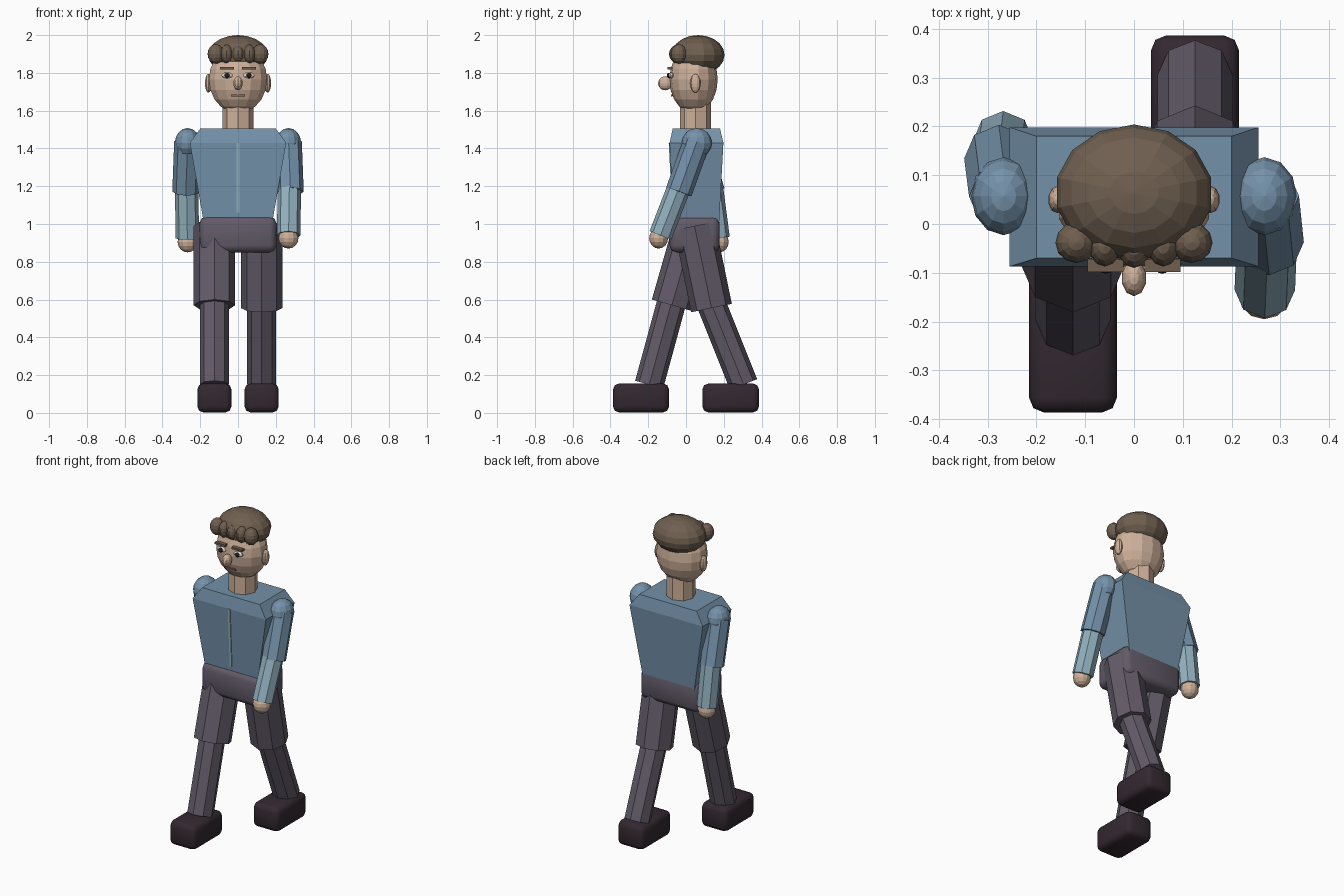
import bpy, bmesh, math
from mathutils import Vector, Matrix

if "Cube" in bpy.data.objects:
    bpy.data.objects.remove(bpy.data.objects["Cube"])


def material(name, rgb):
    m = bpy.data.materials.new(name)
    m.diffuse_color = (*rgb, 1)
    m.use_nodes = True
    m.node_tree.nodes["Principled BSDF"].inputs["Base Color"].default_value = m.diffuse_color
    return m


SHIRT = material("shirt_blue", (.175, .285, .40))
SLEEVE = material("pale_sleeve", (.29, .44, .52))
TROUSER = material("trouser_grey", (.125, .105, .14))
SHOE = material("shoe_dark", (.033, .022, .030))
SKIN = material("skin", (.62, .44, .325))
HAIR = material("hair_brown", (.16, .115, .08))
WHITE = material("eye_white", (.75, .73, .70))
PUPIL = material("pupil_dark", (.02, .015, .015))
LIP = material("lip_brown", (.27, .13, .10))


def finish(bm, name, mat, smooth=False):
    bmesh.ops.recalc_face_normals(bm, faces=bm.faces)
    me = bpy.data.meshes.new(name)
    bm.to_mesh(me)
    bm.free()
    ob = bpy.data.objects.new(name, me)
    bpy.context.collection.objects.link(ob)
    me.materials.append(mat)
    for p in me.polygons:
        p.use_smooth = smooth
    return ob


def ball(name, c, r, mat, seg=12, rings=8):
    bm = bmesh.new()
    bmesh.ops.create_uvsphere(bm, u_segments=seg, v_segments=rings, radius=1)
    bmesh.ops.transform(bm, verts=bm.verts,
                        matrix=Matrix.Translation(c) @ Matrix.Diagonal((*r, 1)))
    return finish(bm, name, mat)


def limb(name, a, b, r, mat):
    """Eight-sided tube from a to b with one ridge facing forward."""
    a, b = Vector(a), Vector(b)
    w = (a - b).normalized()
    v = w.cross(Vector((1, 0, 0))).normalized()
    u = v.cross(w)
    bm = bmesh.new()
    ends = []
    for p in (a, b):
        ends.append([bm.verts.new(p + r * (u * math.cos(t) + v * math.sin(t)))
                     for t in (math.tau * i / 8 for i in range(8))])
    for i in range(8):
        j = (i + 1) % 8
        bm.faces.new((ends[0][i], ends[0][j], ends[1][j], ends[1][i]))
    bm.faces.new(ends[0])
    bm.faces.new(ends[1])
    return finish(bm, name, mat)


def box(name, lo, hi, mat, bevel=0, segments=2):
    lo, hi = Vector(lo), Vector(hi)
    bm = bmesh.new()
    bmesh.ops.create_cube(bm, size=1)
    bmesh.ops.transform(bm, verts=bm.verts, matrix=Matrix.Translation((lo + hi) / 2)
                        @ Matrix.Diagonal((*(hi - lo), 1)))
    if bevel:
        bmesh.ops.bevel(bm, geom=bm.edges[:], offset=bevel, segments=segments,
                        profile=.5, affect='EDGES')
    return finish(bm, name, mat, bool(bevel))


# Torso: stacked rectangles (half width, front, back, height)
bm = bmesh.new()
prev = None
for hx, y0, y1, z in ((.18, -.065, .175, 1.0), (.255, -.087, .198, 1.43),
                      (.20, -.070, .180, 1.505)):
    ring = [bm.verts.new(p) for p in
            ((-hx, y0, z), (hx, y0, z), (hx, y1, z), (-hx, y1, z))]
    if prev:
        for i in range(4):
            j = (i + 1) % 4
            bm.faces.new((prev[i], prev[j], ring[j], ring[i]))
    else:
        bm.faces.new(ring)
    prev = ring
bm.faces.new(prev)
finish(bm, "torso", SHIRT)

# Shirt front strip, leaning with the chest
bm = bmesh.new()
bmesh.ops.create_cube(bm, size=1)
for v in bm.verts:
    z = 1.06 if v.co.z < 0 else 1.43
    y = -.065 - .022 * (z - 1) / .43
    v.co = (v.co.x * .014, y + v.co.y * .009, z)
finish(bm, "shirt_strip", SLEEVE)

# Pelvis
box("pelvis", (-.203, -.087, .85), (.203, .178, 1.04), TROUSER, .035)

# Legs: x, knee (y, z), ankle y, shoe front and back
for side, x, knee, ankle, y0, y1 in (
        ("left", -.125, (-.075, .57), -.195, -.386, -.09),
        ("right", .125, (.135, .555), .305, .087, .386)):
    limb(side + "_thigh", (x, .045, .99), (x, *knee), .11, TROUSER)
    limb(side + "_shin", (x, knee[0], knee[1] + .02), (x, ankle, .15), .077, TROUSER)
    box(side + "_shoe", (x - .09, y0, .003), (x + .09, y1, .155), SHOE, .03)

# Arms: side sign, elbow y, wrist (y, z), hand (y, z)
for side, s, ey, wrist, hand in (
        ("left", -1, .135, (.170, .925), (.176, .905)),
        ("right", 1, -.038, (-.135, .94), (-.145, .925))):
    ball(side + "_shoulder", (s * .267, .057, 1.43), (.067, .08, .078), SHIRT, 12, 8)
    limb(side + "_upper_arm", (s * .267, .057, 1.435), (s * .277, ey, 1.17), .071, SHIRT)
    limb(side + "_forearm", (s * .272, ey, 1.19), (s * .268, *wrist), .062, SLEEVE)
    ball(side + "_hand", (s * .267, *hand), (.053, .05, .055), SKIN, 12, 8)

# Neck and head
limb("neck", (0, .05, 1.66), (0, .05, 1.48), .083, SKIN)
ball("head", (0, .04, 1.765), (.158, .128, .178), SKIN, 14, 10)
ball("nose", (0, -.11, 1.745), (.026, .038, .037), SKIN, 10, 8)
box("mouth", (-.037, -.080, 1.676), (.037, -.071, 1.685), LIP)

# Paired face parts
for side, s in (("left", -1), ("right", 1)):
    ball(side + "_ear", (s * .157, .05, 1.745), (.019, .028, .05), SKIN, 10, 8)
    ball(side + "_eye", (s * .058, -.077, 1.787), (.031, .016, .016), WHITE, 10, 8)
    ball(side + "_pupil", (s * .058, -.090, 1.787), (.014, .012, .014), PUPIL, 10, 6)
    xa, xb = sorted((s * .022, s * .095))
    box(side + "_brow", (xa, -.098, 1.818), (xb, -.072, 1.830), HAIR)

# Hair cap and fringe curls
ball("hair_cap", (0, .064, 1.895), (.162, .14, .105), HAIR, 14, 10)
for i, (x, y, rx, rz) in enumerate((
        (-.118, -.038, .043, .052), (-.06, -.045, .033, .05), (0, -.048, .033, .045),
        (.06, -.045, .033, .05), (.118, -.038, .043, .052))):
    ball("fringe_curl_%d" % (i + 1), (x, y, 1.90), (rx, .042, rz), HAIR, 12, 8)
